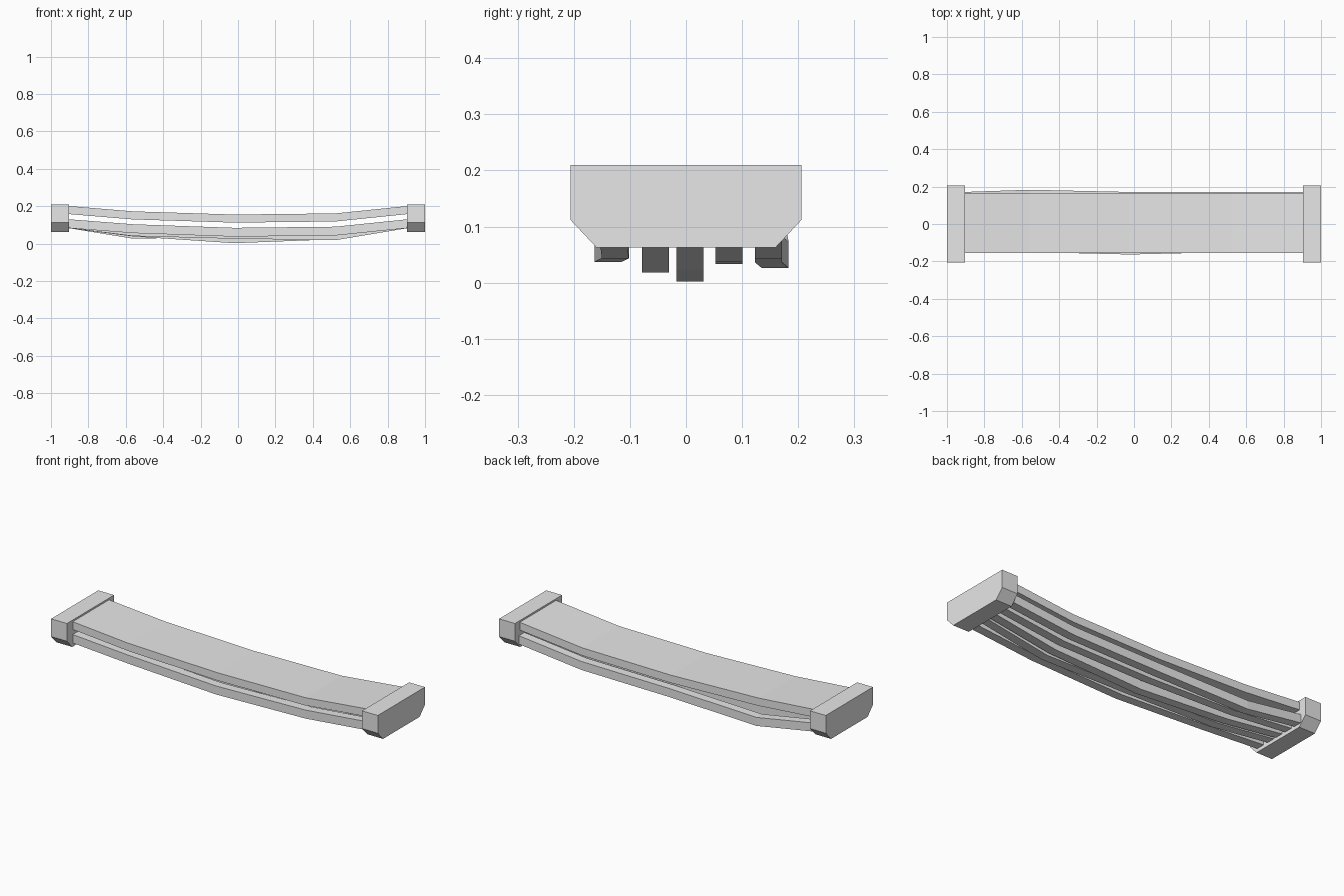
import bpy
import bmesh

cube = bpy.data.objects.get("Cube")
if cube:
    bpy.data.objects.remove(cube, do_unlink=True)

grey = bpy.data.materials.new("plain grey")
grey.use_nodes = True
grey.diffuse_color = (0.8, 0.8, 0.8, 1)
grey.node_tree.nodes["Principled BSDF"].inputs["Base Color"].default_value = (0.8, 0.8, 0.8, 1)


def loft(name, rings):
    """Skin matching rings of points into a closed flat-faced solid."""
    bm = bmesh.new()
    loops = [[bm.verts.new(p) for p in ring] for ring in rings]
    for a, b in zip(loops, loops[1:]):
        for i in range(len(a)):
            j = (i + 1) % len(a)
            bm.faces.new((a[i], a[j], b[j], b[i]))
    bm.faces.new(loops[0])
    bm.faces.new(loops[-1])
    bmesh.ops.recalc_face_normals(bm, faces=bm.faces)
    mesh = bpy.data.meshes.new(name)
    bm.to_mesh(mesh)
    bm.free()
    mesh.materials.append(grey)
    obj = bpy.data.objects.new(name, mesh)
    bpy.context.collection.objects.link(obj)


STATIONS = (-0.91, -0.56, -0.02, 0.52, 0.91)


def sagging_bar(name, ys, zs, width, height):
    """Rectangular bar through centre offsets ys and bottom heights zs."""
    w = width / 2
    loft(name, [[(x, y - w, z), (x, y + w, z), (x, y + w, z + height), (x, y - w, z + height)]
                for x, y, z in zip(STATIONS, ys, zs)])


# End blocks with chamfered lower corners
PROFILE = [(-0.16, 0.063), (0.16, 0.063), (0.206, 0.112),
           (0.206, 0.21), (-0.206, 0.21), (-0.206, 0.112)]
for name, side in (("left_end_block", 1), ("right_end_block", -1)):
    loft(name, [[(side * x, y, z) for y, z in PROFILE] for x in (0.903, 1.0)])

# Wide sagging deck
sagging_bar("deck", [0.004] * 5, (0.158, 0.129, 0.112, 0.118, 0.158), 0.318, 0.043)

# Five uneven bars slung underneath, front to back
BARS = [
    ((-0.131, -0.126, -0.139, -0.126, -0.131), (0.083, 0.056, 0.037, 0.043, 0.083)),
    ((-0.054,) * 5, (0.083, 0.04, 0.026, 0.018, 0.083)),
    ((0.007,) * 5, (0.083, 0.038, 0.002, 0.023, 0.083)),
    ((0.077,) * 5, (0.083, 0.05, 0.033, 0.037, 0.083)),
    ((0.147, 0.159, 0.147, 0.147, 0.147), (0.083, 0.026, 0.036, 0.042, 0.083)),
]
for number, (ys, zs) in enumerate(BARS, 1):
    sagging_bar(f"under_bar_{number}", ys, zs, 0.048, 0.047)
